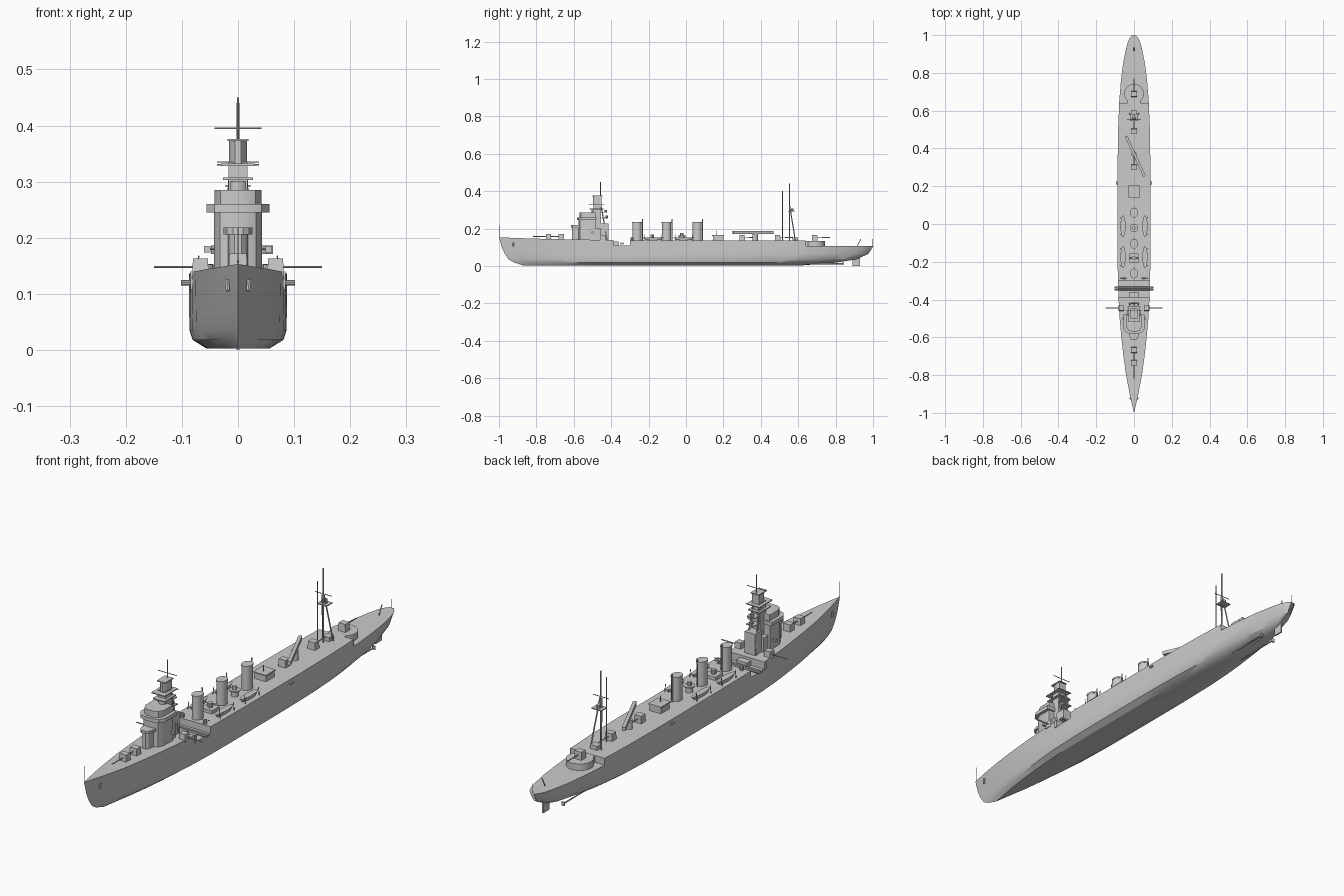
import bpy, bmesh, math
from mathutils import Vector

if "Cube" in bpy.data.objects:
    bpy.data.objects.remove(bpy.data.objects["Cube"])

def finish(name, bm):
    bmesh.ops.remove_doubles(bm, verts=bm.verts, dist=1e-5)
    bmesh.ops.recalc_face_normals(bm, faces=bm.faces)
    me = bpy.data.meshes.new(name)
    bm.to_mesh(me)
    bm.free()
    ob = bpy.data.objects.new(name, me)
    bpy.context.collection.objects.link(ob)
    return ob

def prism(name, outline, z0, z1, taper=1.0):
    bm = bmesh.new()
    n = len(outline)
    cx = sum(p[0] for p in outline) / n
    cy = sum(p[1] for p in outline) / n
    lo = [bm.verts.new((x, y, z0)) for x, y in outline]
    hi = [bm.verts.new((cx + (x - cx) * taper, cy + (y - cy) * taper, z1)) for x, y in outline]
    bm.faces.new(lo)
    bm.faces.new(hi)
    for i in range(n):
        j = (i + 1) % n
        bm.faces.new((lo[i], lo[j], hi[j], hi[i]))
    return finish(name, bm)

def box(name, x0, x1, y0, y1, z0, z1, taper=1.0):
    return prism(name, [(x0, y0), (x1, y0), (x1, y1), (x0, y1)], z0, z1, taper)

def drum(name, x, y, z0, z1, rx, ry=None, n=20, taper=1.0):
    ry = ry or rx
    a = [2 * math.pi * i / n for i in range(n)]
    return prism(name, [(x + rx * math.cos(t), y + ry * math.sin(t)) for t in a], z0, z1, taper)

def house(name, w, yf, yb, z0, z1):
    half = [(w, yb), (w, yf + .03), (w * .75, yf + .008), (w * .35, yf)]
    return prism(name, half + [(-x, y) for x, y in reversed(half)], z0, z1)

def rod(name, p, q, r=.0015, n=6):
    p, q = Vector(p), Vector(q)
    bm = bmesh.new()
    bmesh.ops.create_cone(bm, cap_ends=True, segments=n, radius1=r, radius2=r, depth=(q - p).length)
    rot = Vector((0, 0, 1)).rotation_difference(q - p)
    for v in bm.verts:
        v.co = rot @ v.co + (p + q) / 2
    return finish(name, bm)

def lerp(table, t):
    for (a, u), (b, v) in zip(table, table[1:]):
        if t <= b:
            return u + (v - u) * (t - a) / (b - a)
    return table[-1][1]

# Hull: waterlines lofted lengthwise, with steps at the well and the quarterdeck
BEAM = [(-1, 0), (-.95, .012), (-.9, .023), (-.8, .042), (-.7, .056), (-.6, .067), (-.5, .076),
        (-.4, .082), (-.25, .086), (-.1, .087), (.3, .087), (.5, .084), (.65, .078), (.75, .07),
        (.85, .058), (.92, .044), (.96, .034), (.985, .022), (1, .009)]
SHEER = [(-1, .153), (-.8, .146), (-.5, .14), (-.2, .136), (1, .135)]
# z, stem y, stern y, half beam, fineness
LEVELS = [(.135, -1, 1, .087, 1), (.1, -.985, .998, .087, 1.06), (.065, -.969, .976, .087, 1.12),
          (.035, -.948, .91, .0865, 1.15), (.018, -.918, .80, .081, 1.15), (.003, -.87, .62, .057, 1.15)]
stations = [(y, lerp(SHEER, y)) for y, _ in BEAM if y < .64 and not -.41 < y < -.29]
stations += [(-.395, .139), (-.395, .11), (-.3, .11), (-.3, .137), (.64, .135), (.64, .107)]
stations += [(y, .107) for y, _ in BEAM if y > .64]
order = {-.395: -1, -.3: 1, .64: -1}
stations.sort(key=lambda s: (s[0], order.get(s[0], 0) * s[1]))
bm = bmesh.new()
rings = []
for y, top in stations:
    u, half = (y + 1) / 2, []
    for k, (z, a, b, w, p) in enumerate(LEVELS):
        half.append((w * (lerp(BEAM, y) / .087) ** p, a + u * (b - a), z if k else top))
    pts = half + [(-x, yy, z) for x, yy, z in reversed(half)]
    rings.append([bm.verts.new(c) for c in pts])
for r, s in zip(rings, rings[1:]):
    for i in range(len(r)):
        j = (i + 1) % len(r)
        bm.faces.new((r[i], r[j], s[j], s[i]))
bm.faces.new(rings[-1])
finish("hull", bm)

# Rudder and propeller shafts
box("rudder", -.003, .003, .89, .93, 0, .045)
for s in (-1, 1):
    rod("propeller_shaft", (s * .03, .62, .012), (s * .03, .84, .012), .003)
    drum("propeller", s * .03, .84, .004, .02, .008, .003, 8)

# Bridge
house("bridge_base", .043, -.575, -.484, .135, .245)
house("bridge_gallery", .056, -.582, -.478, .245, .26)
house("bridge_top", .042, -.57, -.484, .26, .285)
house("bridge_front_house", .018, -.61, -.56, .135, .212)
house("bridge_front_platform", .026, -.615, -.56, .206, .218)
box("tower_house", -.024, .024, -.46, -.415, .135, .227)
box("bridge_rear_house", -.035, .035, -.49, -.455, .135, .2)

# Fore tower and mast
box("tower_shaft", -.017, .017, -.495, -.455, .2, .335)
for z, w, a, b in ((.303, .027, -.515, -.44), (.328, .03, -.52, -.435), (.372, .019, -.5, -.447)):
    box("tower_platform", -w, w, a, b, z, z + .004)
house("fire_control_top", .016, -.497, -.452, .332, .374)
drum("range_finder", 0, -.49, .285, .3, .015, n=12)
rod("foremast", (0, -.457, .37), (0, -.457, .45), .002)
rod("fore_upper_yard", (-.042, -.457, .395), (.042, -.457, .395))
rod("fore_lower_yard", (-.037, -.44, .33), (.037, -.44, .33))
for s in (-1, 1):
    rod("foremast_leg", (s * .012, -.457, .335), (s * .024, -.42, .137), .0035)
for z, y in ((.285, -.437), (.255, -.432)):
    box("searchlight_platform", -.018, .018, y - .02, y + .015, z, z + .004)
    drum("searchlight", 0, y + .007, z, z + .014, .007, n=10)

# Funnels with caps and steam pipes
for y in (-.262, -.104, .06):
    drum("funnel", 0, y, .13, .232, .02, .024, 24)
    drum("funnel_cap", 0, y, .23, .236, .021, .026, 24)
    rod("steam_pipe", (0, y + .029, .135), (0, y + .029, .25), .0025)

# Main guns: (y, base height, direction along the ship)
for y, z, d in ((-.735, .138, -1), (-.667, .138, -1), (.3, .132, 1), (.49, .132, 1), (.688, .132, 1)):
    box("gun_house", -.017, .017, y - .015, y + .015, z, z + .034, .9)
    rod("gun_barrel", (0, y, z + .019), (0, y + d * .083, z + .02), .0022)
for s in (-1, 1):
    x = s * .067
    box("side_gun_house", x - .015, x + .015, -.46, -.43, .132, .163, .88)
    rod("side_gun_barrel", (x, -.445, .148), (s * .15, -.445, .148), .0022)
drum("aft_gun_barbette", 0, .69, .1, .134, .052, n=28)
box("aft_barbette_link", -.035, .035, .63, .68, .1, .134)

# Torpedo tubes across the well
for y in (-.348, -.336):
    rod("torpedo_tube", (-.102, y, .12), (.102, y, .12), .005, 10)
box("well_house", -.025, .025, -.39, -.36, .108, .13)
box("well_forward_deck", -.085, .085, -.4, -.388, .108, .14)

# Deckhouses and light guns between funnels
box("midship_house", -.025, .025, -.205, -.155, .132, .15)
drum("searchlight_tower", 0, -.022, .132, .16, .014, n=14)
drum("searchlight_deck", 0, -.022, .158, .162, .022, n=14)
drum("midship_searchlight", 0, -.022, .162, .176, .009, n=12)
drum("light_gun_mount", 0, -.18, .15, .168, .01, n=10)
rod("light_gun_barrel", (-.025, -.18, .164), (.025, -.18, .168))
box("aft_deckhouse", -.026, .026, .145, .2, .132, .16)
box("aft_deckhouse_roof", -.029, .029, .14, .203, .16, .165)
rod("aft_house_post", (0, .165, .16), (0, .165, .19))
for s in (-1, 1):
    drum("deck_machine_gun", s * .052, -.288, .135, .152, .008, n=10)
    rod("deck_machine_gun_barrel", (s * .04, -.288, .15), (s * .073, -.288, .154))
    box("side_port_sponson", s * .088 - .006, s * .088 + .006, .21, .225, .117, .124)
    # Ship's boats and davits
    for y in (-.175, -.012):
        drum("boat", s * .058, y, .138, .153, .01, .043, 16, 1.35)
        box("boat_chock", s * .058 - .006, s * .058 + .006, y - .02, y + .02, .132, .14)
        for e in (-.045, .045):
            rod("davit", (s * .074, y + e, .133), (s * .07, y + e, .168))
    rod("bridge_lamp_arm", (s * .04, -.5, .18), (s * .058, -.5, .18), .002)
    box("bridge_lamp", s * .055 - .006, s * .055 + .006, -.506, -.494, .174, .185)

# Catapult turned across the deck
drum("catapult_pedestal", 0, .37, .132, .172, .014, n=14)
a, b = Vector((-.042, .465)), Vector((.056, .252))
n = Vector((-(b - a).y, (b - a).x)).normalized() * .007
prism("catapult", [a + n, a - n, b - n, b + n], .171, .186)

# Main mast aft
rod("mainmast", (0, .553, .133), (0, .553, .44), .0028, 8)
rod("crane_post", (0, .516, .133), (0, .516, .4), .002)
for s in (-1, 1):
    rod("mainmast_leg", (s * .004, .553, .33), (s * .024, .585, .133), .0028)
box("mainmast_platform", -.022, .022, .545, .582, .29, .294)
drum("mainmast_lamp", 0, .568, .294, .308, .008, n=10)
rod("mainmast_yard", (-.037, .553, .335), (.037, .553, .335))
box("mainmast_house", -.016, .016, .57, .6, .132, .152)

# Staffs and anchors
rod("bow_staff", (0, -.995, .15), (0, -.995, .217), .001)
rod("stern_staff", (0, .995, .105), (0, .995, .145), .001)
rod("stern_derrick", (0, .915, .105), (0, .935, .145), .002)
for s in (-1, 1):
    rod("anchor", (s * .018, -.925, .105), (s * .02, -.922, .125), .004)

bpy.ops.object.select_all(action='SELECT')
bpy.context.view_layer.objects.active = bpy.data.objects["hull"]
bpy.ops.object.shade_smooth_by_angle(angle=math.radians(30))
